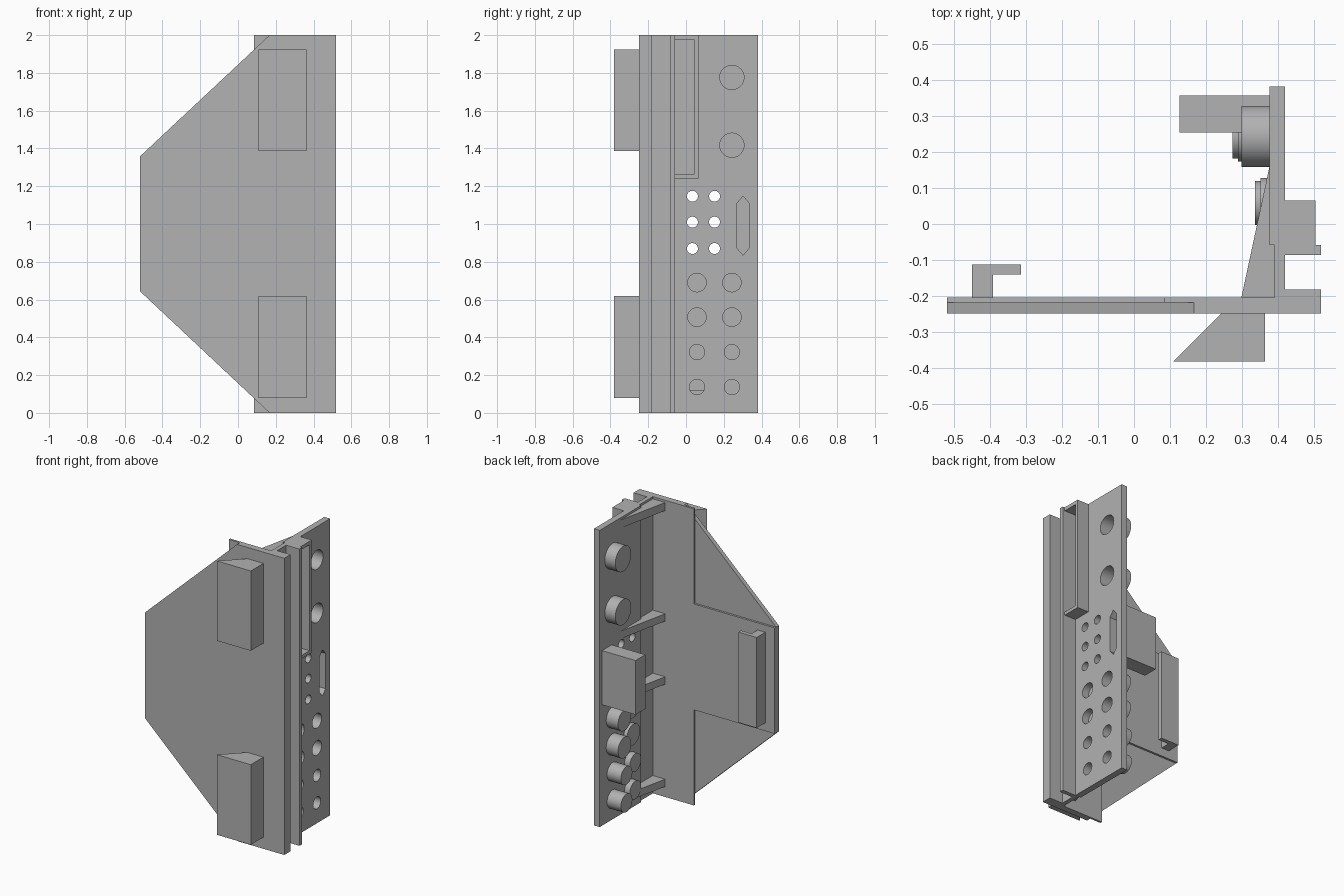
import bpy, bmesh, math
from mathutils import Vector

if "Cube" in bpy.data.objects:
    bpy.data.objects.remove(bpy.data.objects["Cube"])

grey = bpy.data.materials.new("light_grey")
grey.diffuse_color = (0.445, 0.445, 0.445, 1)
grey.use_nodes = True
grey.node_tree.nodes["Principled BSDF"].inputs["Base Color"].default_value = grey.diffuse_color


def finish(name, bm):
    bmesh.ops.recalc_face_normals(bm, faces=bm.faces)
    me = bpy.data.meshes.new(name)
    bm.to_mesh(me)
    bm.free()
    me.materials.append(grey)
    ob = bpy.data.objects.new(name, me)
    bpy.context.collection.objects.link(ob)
    return ob


def add_prism(bm, pts, axis, a, b):
    """Extrude a closed 2D outline along an axis from a to b."""
    def place(p, t):
        u, v = p
        return {'x': (t, u, v), 'y': (u, t, v), 'z': (u, v, t)}[axis]
    lo = [bm.verts.new(place(p, a)) for p in pts]
    hi = [bm.verts.new(place(p, b)) for p in pts]
    bm.faces.new(lo)
    bm.faces.new(hi)
    n = len(pts)
    for i in range(n):
        j = (i + 1) % n
        bm.faces.new((lo[i], lo[j], hi[j], hi[i]))


def prism(name, pts, axis, *spans):
    bm = bmesh.new()
    for a, b in spans:
        add_prism(bm, pts, axis, a, b)
    return finish(name, bm)


def rect(u0, u1, v0, v1):
    return [(u0, v0), (u1, v0), (u1, v1), (u0, v1)]


def circle(u, v, r, n=48):
    return [(u + r * math.cos(2 * math.pi * i / n),
             v + r * math.sin(2 * math.pi * i / n)) for i in range(n)]


def cut(ob, cutter):
    m = ob.modifiers.new("cut", 'BOOLEAN')
    m.operation = 'DIFFERENCE'
    m.solver = 'EXACT'
    m.object = cutter
    bpy.context.view_layer.objects.active = ob
    bpy.ops.object.modifier_apply(modifier=m.name)


# Front plate: chamfered skin with a thicker backing
prism("front_plate", [(-.519, .644), (-.519, 1.358), (.167, 2), (.519, 2),
                      (.519, 0), (.167, 0)], 'y', (-.248, -.218))
prism("plate_backing", [(.085, 0), (.519, 0), (.519, 2), (.085, 2), (.085, 1.358),
                        (-.519, 1.358), (-.519, .644), (.085, .644)],
      'y', (-.218, -.204))

# Side panel with its corner rails, one continuous section
panel = prism("side_panel", [(.39, -.204), (.519, -.204), (.519, -.182), (.419, -.182),
                             (.419, -.086), (.519, -.086), (.519, -.058), (.419, -.058),
                             (.419, .382), (.376, .382), (.376, -.058), (.39, -.058)],
              'z', (0, 2))

# Wedge feet on the front
prism("wedge_feet", [(.109, -.382), (.363, -.382), (.363, -.248), (.243, -.248)],
      'z', (.078, .618), (1.386, 1.924))

# Hook on the back of the plate
prism("hook", [(-.449, -.204), (-.391, -.204), (-.391, -.14), (-.313, -.14),
               (-.313, -.112), (-.449, -.112)], 'z', (.7, 1.31))

# Gusset ribs in the corner
prism("gusset_ribs", [(.298, -.204), (.39, -.204), (.39, -.058), (.376, -.058),
                      (.376, .16)], 'z',
      (.07, .12), (.76, .81), (1.185, 1.235), (1.93, 1.985))

# Open tray on the outside of the panel
tray = prism("side_tray", rect(-.058, .065, 1.24, 2), 'x', (.419, .504))
bm = bmesh.new()
add_prism(bm, rect(-.058, .043, 1.262, 1.976), 'x', .419, .6)
tray_cutter = finish("tray_cutter", bm)
cut(tray, tray_cutter)

# Sockets: y, z, hole radius, inner end of the cup
sockets = [(.243, z, .064, .298) for z in (1.776, 1.417)]
for z, r, shift in ((.69, .049, .015), (.507, .049, .015), (.322, .04, 0), (.137, .04, 0)):
    sockets += [(.243, z, r, .273 + shift), (.058, z, r, .336 + shift)]

cups, holes = bmesh.new(), bmesh.new()
for y, z, r, end in sockets:
    add_prism(cups, circle(y, z, r + .021), 'x', end, .376)
    add_prism(holes, circle(y, z, r), 'x', end + .02, .45)
for y in (.034, .151):
    for z in (.87, 1.01, 1.147):
        add_prism(holes, circle(y, z, .029, 32), 'x', .34, .45)
# Pointed slot with its housing
add_prism(holes, [(.27, .872), (.302, .835), (.334, .872),
                  (.334, 1.11), (.302, 1.147), (.27, 1.11)], 'x', .146, .45)
cups = finish("socket_cups", cups)
holes = finish("hole_cutter", holes)
housing = prism("slot_housing", rect(.254, .357, .815, 1.18), 'x', (.126, .376))
for ob in (panel, cups, housing):
    cut(ob, holes)

# Helpers are no longer needed
for ob in (holes, tray_cutter):
    bpy.data.objects.remove(ob, do_unlink=True)

# Smooth round walls, crisp edges
for ob in (panel, cups):
    bpy.ops.object.select_all(action='DESELECT')
    ob.select_set(True)
    bpy.context.view_layer.objects.active = ob
    bpy.ops.object.shade_smooth_by_angle(angle=math.radians(30))
